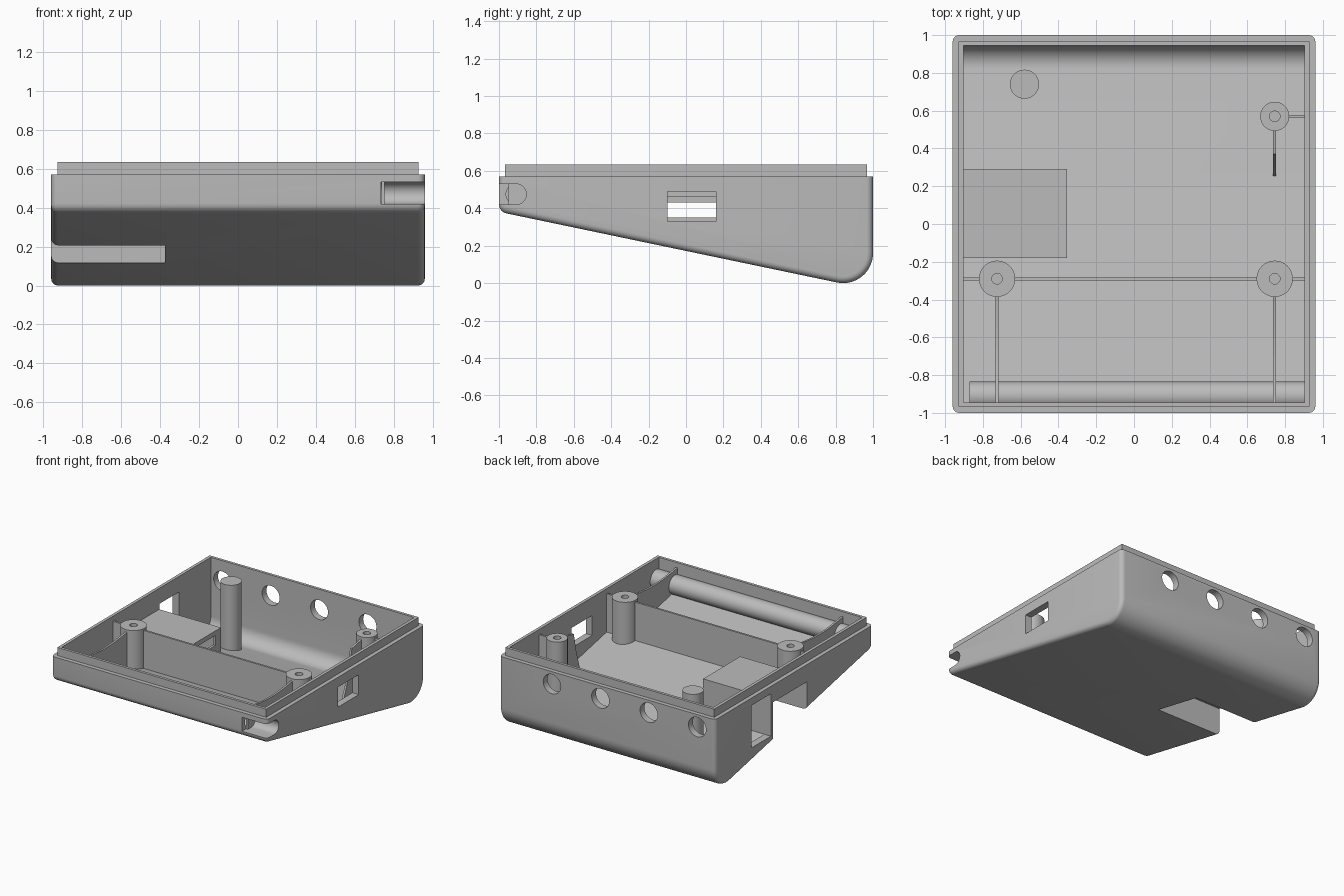
import bpy, bmesh
from math import cos, sin, radians, pi
from mathutils import Matrix, Vector

cube = bpy.data.objects.get("Cube")
if cube:
    bpy.data.objects.remove(cube, do_unlink=True)

grey = bpy.data.materials.new("plain_grey")
grey.use_nodes = True
colour = (0.5, 0.5, 0.5, 1)
grey.diffuse_color = colour
grey.node_tree.nodes["Principled BSDF"].inputs["Base Color"].default_value = colour

SLOPE = 0.209
WALL = 0.055
TILT = 258.2  # direction, in degrees, square to the sloping base


def base(y):
    """Height of the outer sloping base."""
    return 0.0034 + SLOPE * (0.807 - y)


def floor(y):
    """Height of the inner floor."""
    return base(y) + WALL * 1.022


def arc(cy, cz, r, a0, a1, n):
    angles = [radians(a0 + (a1 - a0) * i / n) for i in range(n + 1)]
    return [(cy + r * cos(a), cz + r * sin(a)) for a in angles]


def finish(name, bm):
    bmesh.ops.recalc_face_normals(bm, faces=bm.faces)
    mesh = bpy.data.meshes.new(name)
    bm.to_mesh(mesh)
    bm.free()
    mesh.materials.append(grey)
    obj = bpy.data.objects.new(name, mesh)
    bpy.context.collection.objects.link(obj)
    return obj


def prism(name, outline, x0, x1, round_off=0, below=0):
    """Extrude a (y, z) outline along x, optionally rounding edges under a height."""
    bm = bmesh.new()
    face = bm.faces.new([bm.verts.new((x0, y, z)) for y, z in outline])
    new = bmesh.ops.extrude_face_region(bm, geom=[face])["geom"]
    moved = [v for v in new if isinstance(v, bmesh.types.BMVert)]
    bmesh.ops.translate(bm, verts=moved, vec=(x1 - x0, 0, 0))
    bmesh.ops.recalc_face_normals(bm, faces=bm.faces)
    if round_off:
        rim = [e for e in bm.edges
               if abs(e.verts[0].co.x - e.verts[1].co.x) < 1e-5
               and min(v.co.z for v in e.verts) < below]
        bmesh.ops.bevel(bm, geom=rim, offset=round_off, segments=5,
                        profile=0.5, affect='EDGES')
    return finish(name, bm)


def box(name, x0, x1, y0, y1, z0, z1):
    return prism(name, [(y0, z0), (y1, z0), (y1, z1), (y0, z1)], x0, x1)


def rod(name, start, end, radius):
    """Cylinder between two points."""
    start, end = Vector(start), Vector(end)
    axis = end - start
    turn = axis.to_track_quat('Z', 'Y').to_matrix().to_4x4()
    bm = bmesh.new()
    bmesh.ops.create_cone(bm, cap_ends=True, segments=40, radius1=radius,
                          radius2=radius, depth=axis.length,
                          matrix=Matrix.Translation((start + end) / 2) @ turn)
    return finish(name, bm)


def combine(target, tool, operation):
    mod = target.modifiers.new("combine", 'BOOLEAN')
    mod.operation, mod.object, mod.solver = operation, tool, 'EXACT'
    tool.hide_render = True
    bpy.context.view_layer.objects.active = target
    bpy.ops.object.modifier_apply(modifier=mod.name)
    bpy.data.objects.remove(tool, do_unlink=True)


def smooth(obj):
    bpy.ops.object.select_all(action='DESELECT')
    obj.select_set(True)
    bpy.context.view_layer.objects.active = obj
    bpy.ops.object.shade_smooth_by_angle(angle=radians(30))


# Wedge-shaped shell with a stepped lip
front_r = 0.05
outline = [(1, 0.57), (-1, 0.57)]
outline += arc(-1 + front_r, base(-1 + front_r) + front_r * 1.022, front_r, 180, TILT, 6)
outline += arc(0.84, 0.16, 0.16, TILT, 360, 14)
shell = prism("case_shell", outline, -0.96, 0.96, round_off=0.035, below=0.56)
combine(shell, box("lip", -0.928, 0.928, -0.967, 0.967, 0.5, 0.635), 'UNION')

# Hollow inside with a rounded back corner
inner = [(0.945, 0.8), (-0.945, 0.8), (-0.945, floor(-0.945))]
inner += arc(0.84, 0.16, 0.105, TILT, 360, 12)
combine(shell, prism("cavity", inner, -0.903, 0.903), 'DIFFERENCE')

# Tube along the front wall and raised cover over the side recess
tube_y, tube_z = -0.91, 0.475
combine(shell, rod("tube", (-0.87, tube_y, tube_z), (0.92, tube_y, tube_z), 0.075), 'UNION')
cover = [(-0.18, floor(-0.18) - 0.02), (0.29, floor(0.29) - 0.02), (0.29, 0.467), (-0.18, 0.467)]
combine(shell, prism("cover", cover, -0.92, -0.355), 'UNION')

# Openings: recess, cable slot, side windows, tube bore and its open end
cutters = [
    box("recess", -1.1, -0.375, -0.165, 0.265, -0.1, 0.432),
    box("cable_slot", -0.5, -0.3, -0.13, 0.22, 0.35, 0.43),
    box("left_window", 0.8, 1.1, -0.10, 0.16, 0.33, 0.49),
    box("right_window", -1.1, -0.8, 0.295, 0.54, 0.17, 0.51),
    rod("bore", (-0.84, tube_y, tube_z), (1.1, tube_y, tube_z), 0.052),
    prism("open_end", [(-1.1, tube_z + 0.056), (-1.1, tube_z - 0.056)]
          + arc(tube_y, tube_z, 0.056, -90, 90, 16), 0.735, 1.1),
]
# Row of round holes in the back wall
for i in range(4):
    x = 0.49 - 0.43 * i
    cutters.append(rod("back_hole", (x, 0.9, 0.47), (x, 1.1, 0.47), 0.078))
for cutter in cutters:
    combine(shell, cutter, 'DIFFERENCE')
smooth(shell)

# Screw posts and one plain support pillar
POST_TOP = 0.61
for name, x, y, r, bored in (("front_left_post", 0.745, -0.29, 0.096, True),
                             ("front_right_post", -0.725, -0.29, 0.096, True),
                             ("back_left_post", 0.745, 0.57, 0.077, True),
                             ("support_pillar", -0.58, 0.74, 0.077, False)):
    post = rod(name, (x, y, floor(y) - 0.028), (x, y, POST_TOP), r)
    if bored:
        combine(post, rod("screw_hole", (x, y, 0.3), (x, y, 0.8), 0.028), 'DIFFERENCE')
    smooth(post)

# Cross wall between the front posts
RIB_TOP = 0.595
for name, x0, x1 in (("cross_wall_right", -0.915, -0.78), ("cross_wall_middle", -0.67, 0.69),
                     ("cross_wall_left", 0.80, 0.915)):
    box(name, x0, x1, -0.298, -0.282, floor(-0.29) - 0.02, RIB_TOP)

# Thin ribs from the front posts to the front wall, with a dipped top edge
for name, x in (("front_left_rib", 0.745), ("front_right_rib", -0.725)):
    y0, y1, n = -0.95, -0.35, 12
    top = [(y1 + (y0 - y1) * i / n, RIB_TOP - 0.03 * sin(pi * i / n)) for i in range(n + 1)]
    prism(name, [(y0, floor(y0) - 0.02), (y1, floor(y1) - 0.02)] + top, x - 0.008, x + 0.008)

# Gusset and wall tie of the back post
gusset = [(0.52, RIB_TOP), (0.37, RIB_TOP - 0.03), (0.34, 0.42), (0.30, 0.28),
          (0.25, floor(0.25) - 0.01), (0.52, floor(0.52) - 0.02)]
prism("back_left_gusset", gusset, 0.737, 0.753)
box("back_left_tie", 0.80, 0.915, 0.562, 0.578, floor(0.57) - 0.02, RIB_TOP)
